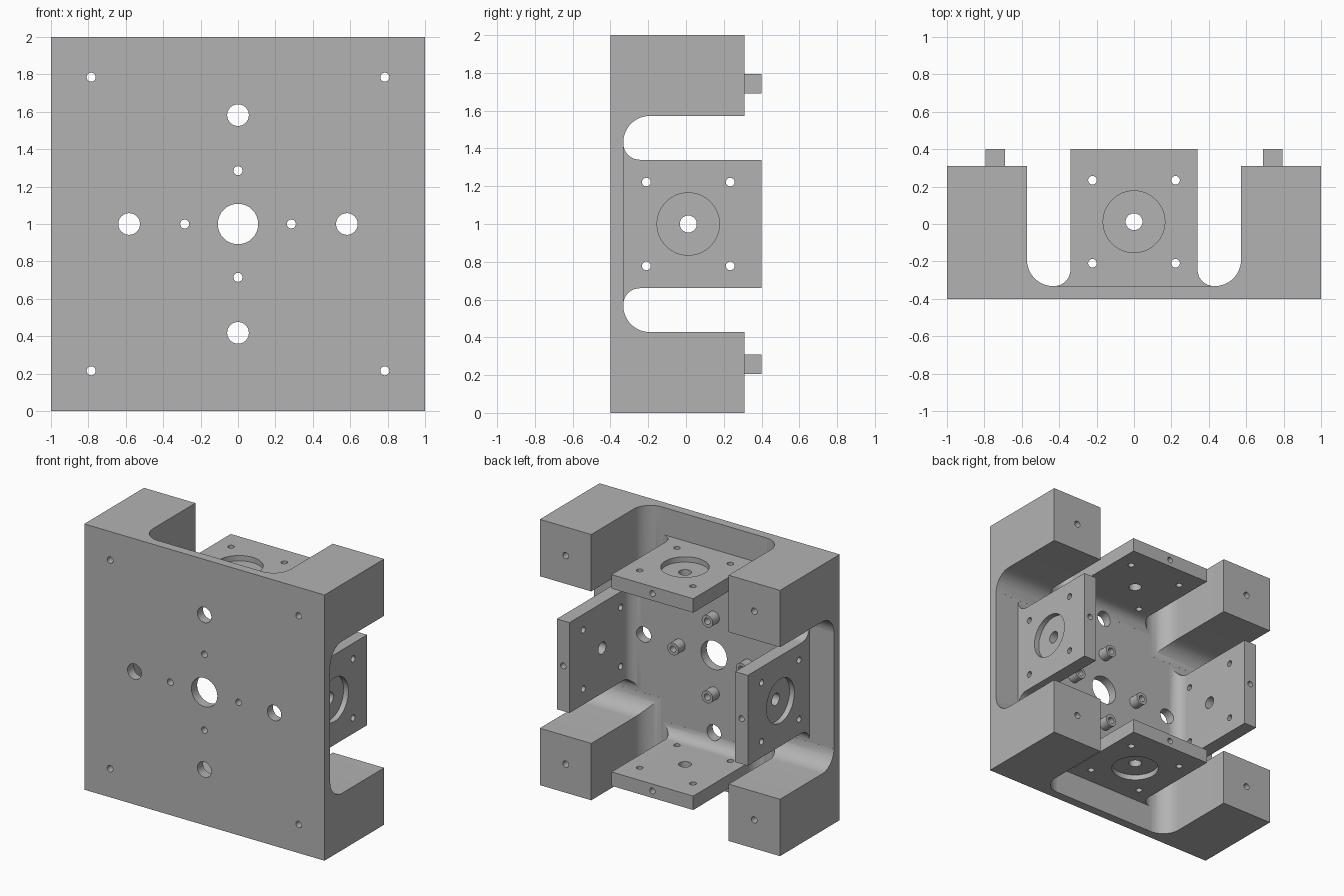
import bpy, bmesh, math
from mathutils import Matrix, Vector

if "Cube" in bpy.data.objects:
    bpy.data.objects.remove(bpy.data.objects["Cube"])

FRONT, FLOOR, POST_END, FLAP_END = -0.40, -0.332, 0.31, 0.40
POST_IN, FLAP_HALF, FLAP_IN, FLAP_OUT = 0.572, 0.34, 0.69, 0.795
R_POST, R_FLAP = 0.14, 0.088

metal = bpy.data.materials.new("machined grey")
metal.use_nodes = True
GREY = (0.45, 0.45, 0.45, 1)
metal.diffuse_color = GREY
metal.node_tree.nodes["Principled BSDF"].inputs["Base Color"].default_value = GREY


def make(name, bm):
    bmesh.ops.recalc_face_normals(bm, faces=bm.faces)
    me = bpy.data.meshes.new(name)
    bm.to_mesh(me)
    bm.free()
    me.materials.append(metal)
    ob = bpy.data.objects.new(name, me)
    bpy.context.scene.collection.objects.link(ob)
    return ob


def loft(name, levels):
    """Solid from rectangles (y, x0, x1, z0, z1) stacked along y."""
    bm = bmesh.new()
    rings = [[bm.verts.new(p) for p in ((a, y, c), (b, y, c), (b, y, d), (a, y, d))]
             for y, a, b, c, d in levels]
    bm.faces.new(rings[0])
    bm.faces.new(rings[-1])
    for lo, hi in zip(rings, rings[1:]):
        for i in range(4):
            j = (i + 1) % 4
            bm.faces.new((lo[i], lo[j], hi[j], hi[i]))
    return make(name, bm)


def rods(name, specs, segs=32):
    """Cylinders given as (start, end, radius)."""
    bm = bmesh.new()
    for a, b, r in specs:
        a, b = Vector(a), Vector(b)
        turn = (b - a).to_track_quat('Z', 'Y').to_matrix().to_4x4()
        bmesh.ops.create_cone(bm, cap_ends=True, segments=segs, radius1=r, radius2=r,
                              depth=(b - a).length,
                              matrix=Matrix.Translation((a + b) / 2) @ turn)
    return make(name, bm)


def combine(ob, tool, operation):
    mod = ob.modifiers.new("combine", 'BOOLEAN')
    mod.operation, mod.solver, mod.object = operation, 'EXACT', tool
    bpy.context.view_layer.update()
    graph = bpy.context.evaluated_depsgraph_get()
    mesh = bpy.data.meshes.new_from_object(ob.evaluated_get(graph))
    ob.modifiers.clear()
    ob.data = mesh
    bpy.data.objects.remove(tool)


def flare(radius, steps=12):
    """Fillet as (height above floor, spread) from the floor upwards."""
    out = []
    for i in range(steps + 1):
        t = (0.04 + 0.96 * i / steps) * math.pi / 2
        out.append((radius * (1 - math.cos(t)), radius * (1 - math.sin(t))))
    return out


# Corner post with a fillet spreading into the floor
levels = []
for h, s in flare(R_POST):
    levels.append((FLOOR + h, POST_IN - s, 1, POST_IN - s, 1))
levels = [(FLOOR - 0.03, *levels[0][1:])] + levels + [(POST_END, *levels[-1][1:])]
post = loft("post", levels)

# Flap with fillets on its inner face and both ends, flat outside
levels = []
for h, s in flare(R_FLAP):
    levels.append((FLOOR + h, -FLAP_HALF - s, FLAP_HALF + s, FLAP_IN - s, FLAP_OUT))
levels = [(FLOOR - 0.03, *levels[0][1:])] + levels + [(FLAP_END, *levels[-1][1:])]
flap = loft("flap", levels)
MID = 0.012
combine(flap, rods("recess", [((0, MID, FLAP_OUT - 0.04), (0, MID, 1), 0.165)], 64), 'DIFFERENCE')
holes = [((0, MID, 0.5), (0, MID, 1), 0.045)]
for x in (-0.222, 0.222):
    for y in (MID - 0.222, MID + 0.222):
        holes.append(((x, y, 0.5), (x, y, 1), 0.023))
edge = (FLAP_IN + FLAP_OUT) / 2
holes.append(((0, 0.28, edge), (0, 0.5, edge), 0.022))
combine(flap, rods("flap_holes", holes), 'DIFFERENCE')

# Base plate, then posts and flaps repeated around the centre
body = loft("bracket_body", [(FRONT, -1, 1, -1, 1), (FLOOR, -1, 1, -1, 1)])
for part in (post, flap):
    for k in range(4):
        copy = part.copy()
        copy.data = part.data.copy()
        bpy.context.scene.collection.objects.link(copy)
        copy.data.transform(Matrix.Rotation(k * math.pi / 2, 4, 'Y'))
        combine(body, copy, 'UNION')
    bpy.data.objects.remove(part)

# Small bosses on the floor, and holes through the plate and posts
around = [(1, 0), (0, 1), (-1, 0), (0, -1)]
bosses = [((0.285 * x, FLOOR - 0.02, 0.285 * z), (0.285 * x, FLOOR + 0.08, 0.285 * z), 0.046)
          for x, z in around]
combine(body, rods("bosses", bosses), 'UNION')
spots = [(0, 0, 0.108)]
for x, z in around:
    spots += [(0.285 * x, 0.285 * z, 0.024), (0.582 * x, 0.582 * z, 0.058)]
spots += [(x, z, 0.024) for x in (-0.785, 0.785) for z in (-0.785, 0.785)]
combine(body, rods("plate_holes", [((x, -0.5, z), (x, 0.35, z), r) for x, z, r in spots if abs(x) > 0.6 and abs(z) > 0.6]
                   + [((x, -0.5, z), (x, -0.2, z), r) for x, z, r in spots if abs(x) < 0.6 and abs(z) < 0.6]), 'DIFFERENCE')

# Stand on the ground and shade
body.data.transform(Matrix.Translation((0, 0, 1)))
bpy.ops.object.select_all(action='DESELECT')
body.select_set(True)
bpy.context.view_layer.objects.active = body
bpy.ops.object.shade_smooth_by_angle(angle=math.radians(30))
